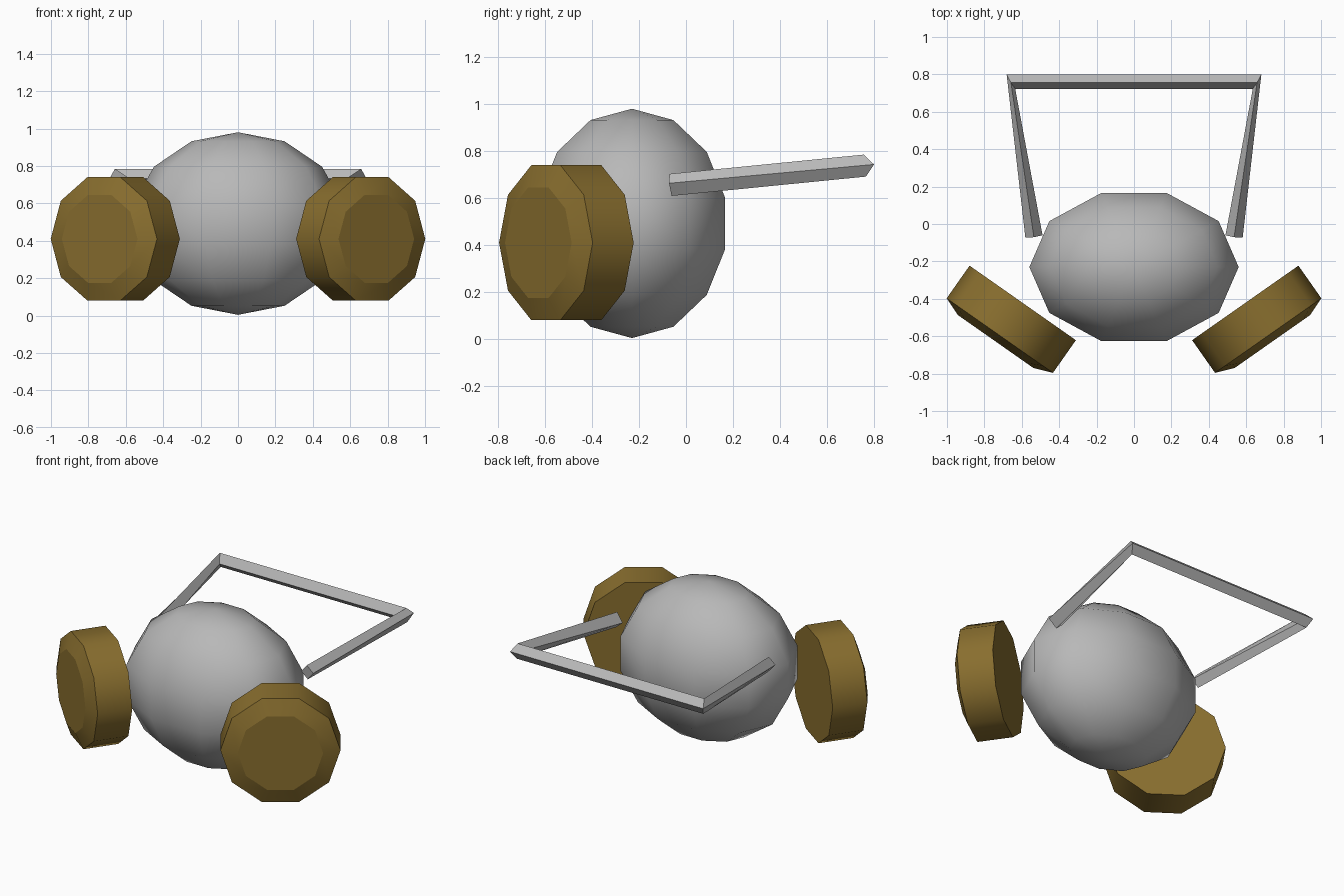
import bpy, bmesh
from math import sin, cos, pi, radians
from mathutils import Vector, Matrix

cube = bpy.data.objects.get("Cube")
if cube:
    bpy.data.objects.remove(cube, do_unlink=True)


def material(name, rgb):
    m = bpy.data.materials.new(name)
    m.use_nodes = True
    m.diffuse_color = (*rgb, 1)
    m.node_tree.nodes["Principled BSDF"].inputs["Base Color"].default_value = (*rgb, 1)
    return m


GREY = material("light grey", (0.48, 0.48, 0.48))
GOLD = material("dark gold", (0.25, 0.157, 0.028))


def loft(name, sections, mat):
    """Skin a row of equal-sized vertex loops and close both ends."""
    bm = bmesh.new()
    loops = [[bm.verts.new(p) for p in s] for s in sections]
    n = len(loops[0])
    for a, b in zip(loops, loops[1:]):
        for i in range(n):
            j = (i + 1) % n
            bm.faces.new((a[i], a[j], b[j], b[i]))
    bm.faces.new(loops[0])
    bm.faces.new(loops[-1])
    bmesh.ops.remove_doubles(bm, verts=bm.verts, dist=1e-5)
    bmesh.ops.recalc_face_normals(bm, faces=bm.faces)
    mesh = bpy.data.meshes.new(name)
    bm.to_mesh(mesh)
    bm.free()
    mesh.materials.append(mat)
    obj = bpy.data.objects.new(name, mesh)
    bpy.context.collection.objects.link(obj)
    return obj


def ring(radius, z, sides=10):
    return [Vector((radius * cos(2 * pi * i / sides), radius * sin(2 * pi * i / sides), z))
            for i in range(sides)]


def smooth(obj, angle):
    bpy.ops.object.select_all(action="DESELECT")
    obj.select_set(True)
    bpy.context.view_layer.objects.active = obj
    bpy.ops.object.shade_smooth_by_angle(angle=radians(angle))


# Body: ten-sided, seven-ring ellipsoid
bm = bmesh.new()
rows = [[bm.verts.new(p) for p in ring(sin(pi * k / 7), cos(pi * k / 7))] for k in range(1, 7)]
top, bottom = bm.verts.new((0, 0, 1)), bm.verts.new((0, 0, -1))
for i in range(10):
    j = (i + 1) % 10
    bm.faces.new((top, rows[0][i], rows[0][j]))
    bm.faces.new((bottom, rows[-1][j], rows[-1][i]))
    for a, b in zip(rows, rows[1:]):
        bm.faces.new((a[i], b[i], b[j], a[j]))
bm.transform(Matrix.Translation((0, -0.23, 0.492)) @ Matrix.Diagonal((0.574, 0.428, 0.488, 1)))
bmesh.ops.recalc_face_normals(bm, faces=bm.faces)
mesh = bpy.data.meshes.new("body")
bm.to_mesh(mesh)
bm.free()
mesh.materials.append(GREY)
body = bpy.data.objects.new("body", mesh)
bpy.context.collection.objects.link(body)
smooth(body, 60)

# Discs: ten-sided drums with a shallow raised front, splayed outwards
for side, name in ((1, "left_disc"), (-1, "right_disc")):
    across = Vector((0.819 * side, 0.574, 0))
    axis = Vector((0.574 * side, -0.819, 0))
    base = Vector((0.595 * side, -0.422, 0.41))
    profile = ((0.347, 0), (0.347, 0.213), (0.247, 0.252))
    disc = loft(name, [[base + across * p.x + Vector((0, 0, p.y)) + axis * p.z
                        for p in ring(r, d)] for r, d in profile], GOLD)
    smooth(disc, 45)
    for poly in disc.data.polygons:
        if len(poly.vertices) == 10:
            poly.use_smooth = False


# Handle: one diamond-section bar bent around two corners
def diamond(centre, out, side):
    out = Vector(out)
    up = Vector((0, -0.1, 1)).normalized() * 0.047
    pts = [Vector(centre) + v for v in (out, up, -out, -up)]
    return [Vector((p.x * side, p.y, p.z)) for p in pts]


def handle_half(side):
    return [diamond((0.535, -0.066, 0.656), (0.046, -0.006, 0.007), side),
            diamond((0.658, 0.761, 0.738), (0.023, 0.039, 0.005), side)]


loft("handle", handle_half(1) + handle_half(-1)[::-1], GREY)
